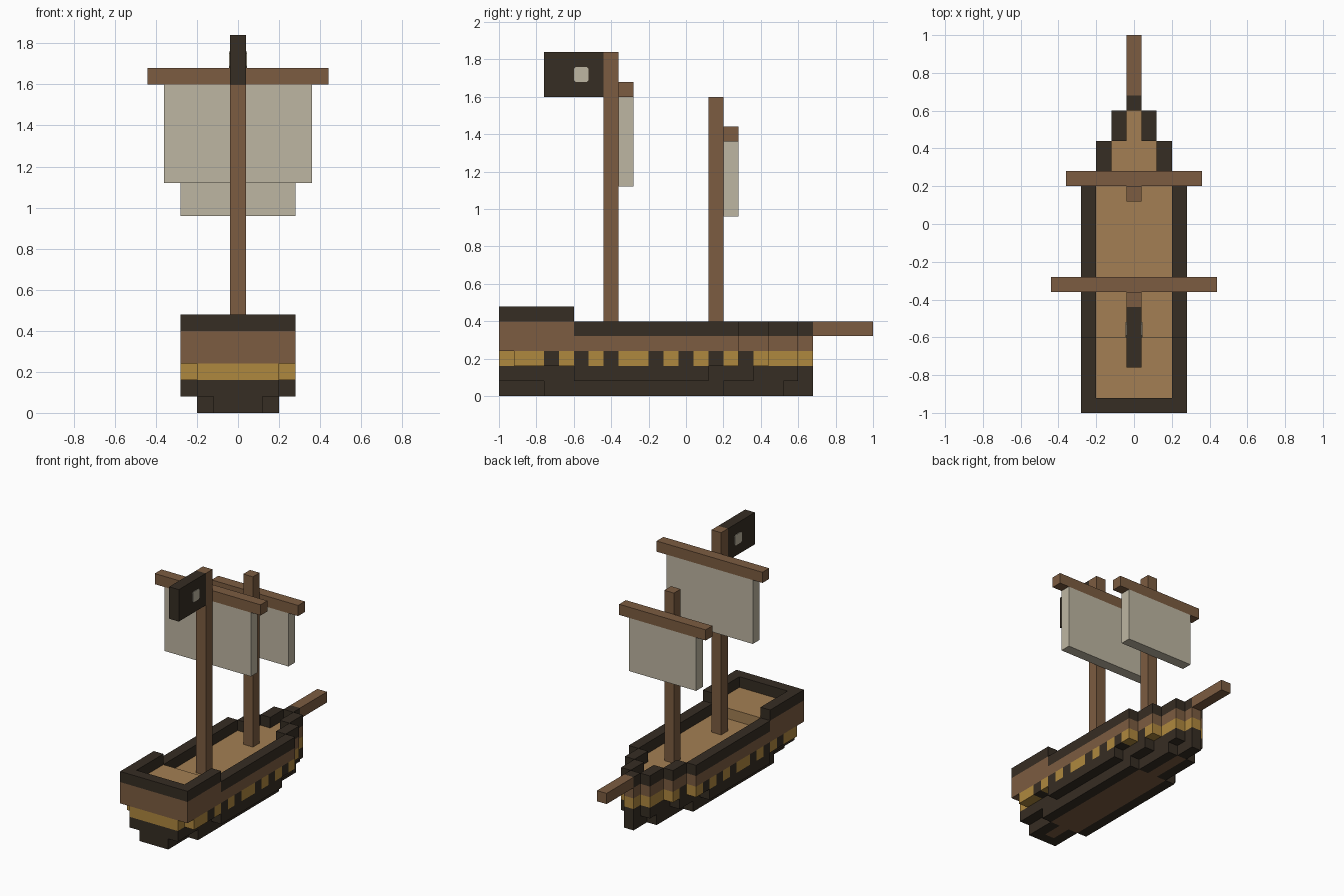
import bpy, bmesh

cube = bpy.data.objects.get("Cube")
if cube:
    bpy.data.objects.remove(cube, do_unlink=True)

U = 0.08  # size of one block


def material(name, rgb):
    lin = [((c / 255 + 0.055) / 1.055) ** 2.4 for c in rgb]
    m = bpy.data.materials.new(name)
    m.use_nodes = True
    m.diffuse_color = (*lin, 1)
    bsdf = m.node_tree.nodes["Principled BSDF"]
    bsdf.inputs["Base Color"].default_value = (*lin, 1)
    bsdf.inputs["Roughness"].default_value = 0.9
    return m


DARK = material("dark timber", (54, 45, 35))
BROWN = material("brown timber", (124, 92, 65))
TAN = material("tan deck", (163, 127, 83))
GOLD = material("gold trim", (175, 136, 62))
SAIL = material("sail cloth", (190, 182, 162))


def make_object(name, bm, mats):
    mesh = bpy.data.meshes.new(name)
    bm.to_mesh(mesh)
    bm.free()
    for m in mats:
        mesh.materials.append(m)
    ob = bpy.data.objects.new(name, mesh)
    bpy.context.collection.objects.link(ob)
    return ob


def box(name, x, y, z, mat):
    """Block spanning the given (low, high) ranges."""
    bm = bmesh.new()
    bmesh.ops.create_cube(bm, size=1)
    for v in bm.verts:
        v.co = [r[0] + (c + 0.5) * (r[1] - r[0]) for c, r in zip(v.co, (x, y, z))]
    return make_object(name, bm, [mat])


def solid(sections):
    """Half outline of a stepped plan; a section is (back, front, half width)."""
    pts = [(0, sections[0][0])]
    for y0, y1, w in sections:
        for p in ((w, y0), (w, y1)):
            if p != pts[-1]:
                pts.append(p)
    return pts + [(0, sections[-1][1])]


def rect(x0, x1, y0, y1):
    return [(x0, y0), (x1, y0), (x1, y1), (x0, y1)]


def walls(sections, stern=True):
    """One block thick walls round a stepped plan, as half plan rectangles."""
    out = []
    for i, (y0, y1, w) in enumerate(sections):
        if i == 0 and stern:
            out.append(rect(0, w, y0, y0 + U))
            y0 += U
        out.append(rect(max(w - U, 0), w, y0, y1))
    return out


def inside(sections):
    """The stepped plan left inside the walls."""
    s = [(y0, y1, round(w - U, 3)) for y0, y1, w in sections if w > U]
    return [(round(s[0][0] + U, 3), *s[0][1:])] + s[1:]


def layer(name, polys, z0, z1, mats, picks=None):
    """Extrude half plans upward and mirror them across the centre line."""
    bm = bmesh.new()
    for i, poly in enumerate(polys):
        base = bm.faces.new([bm.verts.new((x, y, z0)) for x, y in poly])
        base.material_index = picks[i] if picks else 0
        ext = bmesh.ops.extrude_face_region(bm, geom=[base], use_keep_orig=True)
        for v in (g for g in ext["geom"] if isinstance(g, bmesh.types.BMVert)):
            v.co.z = z1
    bmesh.ops.recalc_face_normals(bm, faces=bm.faces)
    centre = [f for f in bm.faces if all(abs(v.co.x) < 1e-5 for v in f.verts)]
    bmesh.ops.delete(bm, geom=centre, context="FACES")
    ob = make_object(name, bm, mats)
    ob.modifiers.new("Mirror", "MIRROR").use_clip = True
    return ob


# Stepped plans from stern to bow
BOW = [(0.28, 0.44, 0.20), (0.44, 0.60, 0.12), (0.60, 0.68, 0.04)]
KEEL = [(-1, -0.76, 0.12), (-0.76, 0.20, 0.20), (0.20, 0.52, 0.12), (0.52, 0.68, 0.04)]
LOWER = [(-1, -0.60, 0.20), (-0.60, 0.12, 0.28), (0.12, 0.36, 0.20),
         (0.36, 0.60, 0.12), (0.60, 0.68, 0.04)]
BAND = [(-1, -0.92, 0.20), (-0.92, 0.28, 0.28)] + BOW
UPPER = [(-1, 0.28, 0.28)] + BOW
WAIST = [(-0.60, 0.28, 0.28)] + BOW
AFT = [(-1, -0.60, 0.28)]

# Keel and lower hull
layer("keel", walls(KEEL), 0, U, [DARK])
layer("keel_floor", [solid(inside(KEEL))], 0, U, [BROWN])
layer("lower_hull", [solid(LOWER)], U, 2 * U, [DARK])

# Gold band broken by dark gun ports
ports = [-0.76, -0.60, -0.44, -0.20, -0.04, 0.12, 0.28]
cuts = [-1] + [c for p in ports for c in (p, round(p + U, 2))] + [0.68]
runs = []
for a, b in zip(cuts, cuts[1:]):
    runs.append(solid([(max(a, y0), min(b, y1), w) for y0, y1, w in BAND
                       if min(b, y1) - max(a, y0) > 0.01]))
layer("gun_band", runs, 2 * U, 3 * U, [GOLD, DARK], [i % 2 for i in range(len(runs))])

# Upper hull, decks and bulwarks
layer("upper_hull", walls(UPPER), 3 * U, 4 * U, [BROWN])
layer("main_deck", [solid(inside(UPPER))], 3 * U, 4 * U, [TAN])
layer("waist_bulwark", walls(WAIST, stern=False), 4 * U, 5 * U, [DARK])
layer("aft_hull", walls(AFT), 4 * U, 5 * U, [BROWN])
layer("aft_deck", [solid(inside(AFT))], 4 * U, 5 * U, [TAN])
layer("aft_bulwark", walls(AFT), 5 * U, 6 * U, [DARK])
box("bowsprit", (-0.04, 0.04), (0.68, 1.0), (0.32, 0.40), BROWN)

# Masts, each with a yard and sail on its forward side
for name, y, top, yard_z, yard_w, foot in (("main", -0.44, 1.84, 1.60, 0.44, 1.12),
                                           ("fore", 0.12, 1.60, 1.36, 0.36, 0.96)):
    front = (y + U, y + 2 * U)
    box(name + "_mast", (-0.04, 0.04), (y, y + U), (0.32, top), BROWN)
    box(name + "_yard", (-yard_w, yard_w), front, (yard_z, yard_z + U), BROWN)
    box(name + "_sail", (U - yard_w, yard_w - U), front, (foot, yard_z), SAIL)

# Flag with a pale spot on each face
box("flag", (-0.04, 0.04), (-0.76, -0.44), (1.60, 1.84), DARK)
for name, x in (("right", -0.042), ("left", 0.042)):
    spot = box("flag_spot_" + name, (x - 0.002, x + 0.002), (-0.60, -0.52), (1.68, 1.76), SAIL)
    bm = bmesh.new()
    bm.from_mesh(spot.data)
    corners = [e for e in bm.edges if abs(e.verts[0].co.x - e.verts[1].co.x) > 0.001]
    bmesh.ops.bevel(bm, geom=corners, offset=0.01, segments=1, affect="EDGES")
    bm.to_mesh(spot.data)
    bm.free()
